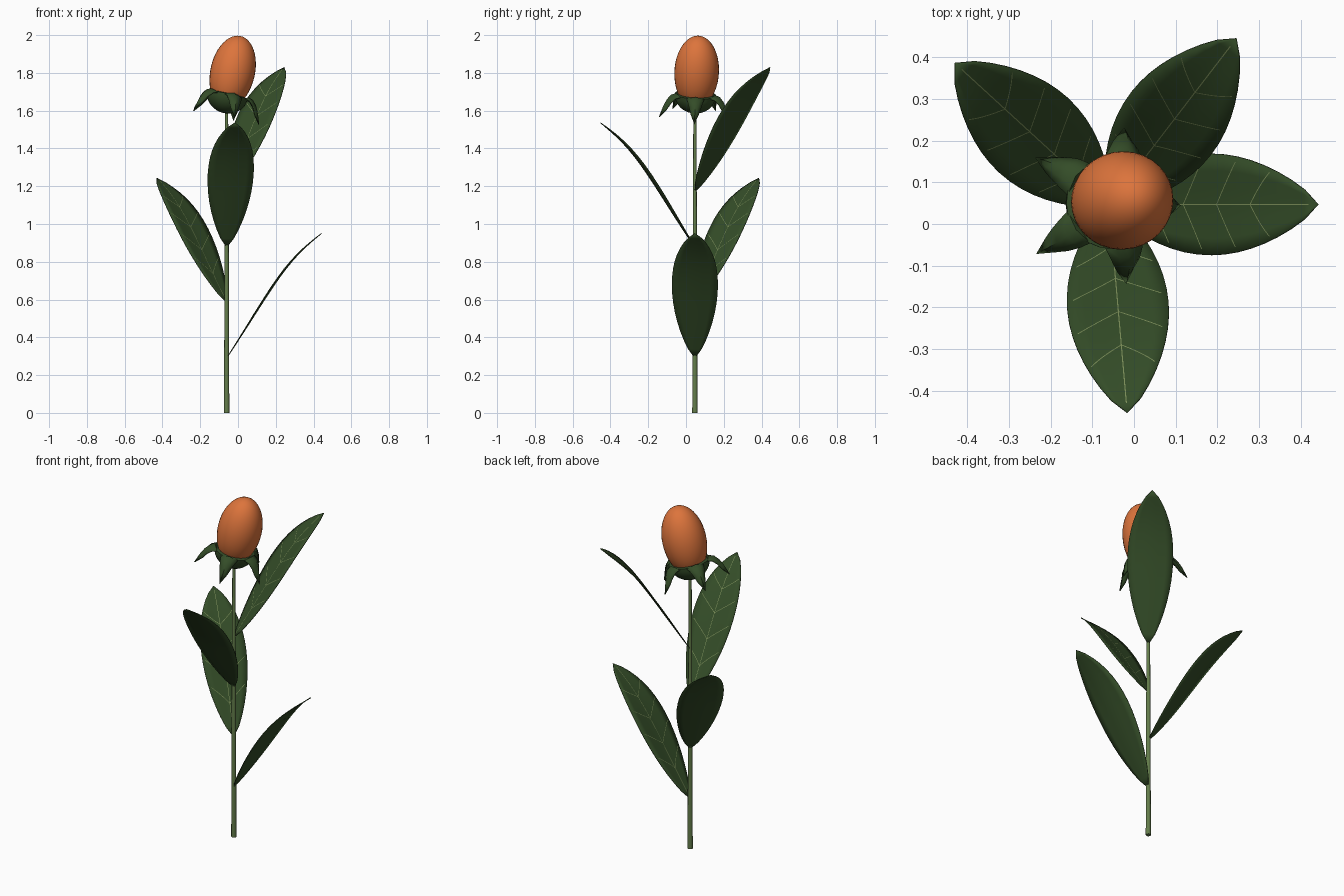
import bpy, bmesh, math
from mathutils import Vector, Matrix

if "Cube" in bpy.data.objects:
    bpy.data.objects.remove(bpy.data.objects["Cube"])


def material(name, rgb):
    m = bpy.data.materials.new(name)
    m.diffuse_color = (*rgb, 1)
    m.use_nodes = True
    m.node_tree.nodes["Principled BSDF"].inputs["Base Color"].default_value = m.diffuse_color
    return m


LEAF = material("leaf green", (0.034, 0.073, 0.021))
STEM = material("stem green", (0.127, 0.205, 0.07))
VEIN = material("vein green", (0.20, 0.27, 0.10))
BUD = material("bud orange", (0.72, 0.175, 0.045))

STEM_X, STEM_Y = -0.06, 0.047


def make(name, verts, faces, mat, thickness=0.0, matrix=None):
    me = bpy.data.meshes.new(name)
    me.from_pydata(verts, [], faces)
    bm = bmesh.new()
    bm.from_mesh(me)
    bmesh.ops.remove_doubles(bm, verts=bm.verts, dist=1e-5)
    bmesh.ops.recalc_face_normals(bm, faces=bm.faces)
    bm.to_mesh(me)
    bm.free()
    me.materials.append(mat)
    ob = bpy.data.objects.new(name, me)
    bpy.context.collection.objects.link(ob)
    if matrix:
        ob.matrix_world = matrix
    if thickness:
        mod = ob.modifiers.new("thickness", "SOLIDIFY")
        mod.thickness = thickness
        mod.offset = 0
    bpy.ops.object.select_all(action='DESELECT')
    ob.select_set(True)
    bpy.context.view_layer.objects.active = ob
    bpy.ops.object.shade_smooth_by_angle(angle=math.radians(50))
    return ob


def grid_faces(rows, cols, start=0):
    return [(start + i * cols + j, start + i * cols + j + 1,
             start + (i + 1) * cols + j + 1, start + (i + 1) * cols + j)
            for i in range(rows - 1) for j in range(cols - 1)]


def lathe(name, profile, sides, mat, matrix=None, thickness=0.0):
    verts = [(r * math.cos(2 * math.pi * k / sides), r * math.sin(2 * math.pi * k / sides), z)
             for r, z in profile for k in range(sides + 1)]
    return make(name, verts, grid_faces(len(profile), sides + 1), mat, thickness, matrix)


# Tapered stem with closed ends
lathe("stem", [(0, 0), (0.014, 0), (0.0115, 0.8), (0.008, 1.62), (0, 1.62)], 12, STEM,
      Matrix.Translation((STEM_X, STEM_Y, 0)))


# Leaves: one surface function shared by the blade and its veins
def leaf_point(t, s, azimuth, base_z, lift=0.0):
    out = Vector((math.cos(azimuth), math.sin(azimuth), 0))
    side = Vector((-out.y, out.x, 0))
    up = Vector((0, 0, 1))
    width = 0.122 * max(0.0, math.sin(math.pi * t)) ** 0.75
    normal = (up * 0.6 - out * 0.8)
    height = 0.66 * t + 0.055 * math.sin(math.pi * t) - 0.012 * math.sin(2 * math.pi * t)
    base = Vector((STEM_X, STEM_Y, base_z))
    fold = 0.008 * abs(s) * math.sin(math.pi * t)
    return base + out * 0.502 * t + up * height + side * s * width + normal * (fold + lift)


def leaf(index, azimuth, base_z):
    rows, cols = 17, 7
    verts = [leaf_point(i / (rows - 1), -1 + 2 * j / (cols - 1), azimuth, base_z)
             for i in range(rows) for j in range(cols)]
    make(f"leaf_{index}", verts, grid_faces(rows, cols), LEAF, 0.004)

    # midrib and paired side veins as thin strips on the upper face
    paths = [((0.02, 0), (0.96, 0))]
    for t in (0.2, 0.36, 0.52, 0.68):
        paths += [((t, 0), (t + 0.10, side * 0.88)) for side in (-1, 1)]
    vv, vf = [], []
    for (t0, s0), (t1, s1) in paths:
        n = 17
        start = len(vv)
        pts = [leaf_point(t0 + (t1 - t0) * k / (n - 1), s0 + (s1 - s0) * k / (n - 1),
                          azimuth, base_z, 0.0035) for k in range(n)]
        normal = Vector((-0.8 * math.cos(azimuth), -0.8 * math.sin(azimuth), 0.6))
        across = (pts[-1] - pts[0]).cross(normal).normalized() * 0.0013
        for p in pts:
            vv += [p - across, p + across]
        vf += grid_faces(n, 2, start)
    make(f"leaf_veins_{index}", vv, vf, VEIN)


for i in range(4):
    leaf(i + 1, math.radians(137.5 * i), 0.29 + 0.293 * i)

# Flower head: frame at the calyx rim, leaning to the right
tilt = Matrix.Rotation(math.radians(12.5), 4, 'Y') @ Matrix.Rotation(math.radians(-3), 4, 'X')
head = Matrix.Translation((STEM_X + 0.005, STEM_Y + 0.003, 1.685)) @ tilt

# Egg-shaped closed bud
profile = []
for k in range(25):
    a = -math.pi / 2 + math.pi * k / 24
    profile.append((0.118 * math.cos(a), 0.125 + (0.193 if a > 0 else 0.20) * math.sin(a)))
lathe("bud", profile, 32, BUD, head)

# Calyx cup
cup = [(0.11 * math.sin(a), -0.1 * math.cos(a)) for a in
       [math.pi / 2 * k / 8 for k in range(9)]]
lathe("calyx", cup + [(0.09, 0.004)], 24, LEAF, head)

# Five drooping sepals: (radius, height, half width)
SEPAL = [(0.085, -0.01, 0.05), (0.11, 0.008, 0.047), (0.135, 0.0, 0.041),
         (0.157, -0.025, 0.032), (0.175, -0.062, 0.02), (0.195, -0.118, 0.0)]
for i in range(5):
    verts = [(r - 0.012 * abs(s), s * w, z - 0.012 * abs(s) * (w > 0))
             for r, z, w in SEPAL for s in (-1, -0.5, 0, 0.5, 1)]
    verts[-5:] = [(SEPAL[-1][0], 0, SEPAL[-1][1])] * 5
    make(f"sepal_{i + 1}", verts, grid_faces(len(SEPAL), 5), LEAF, 0.005,
         head @ Matrix.Rotation(math.radians(72 * i), 4, 'Z'))
